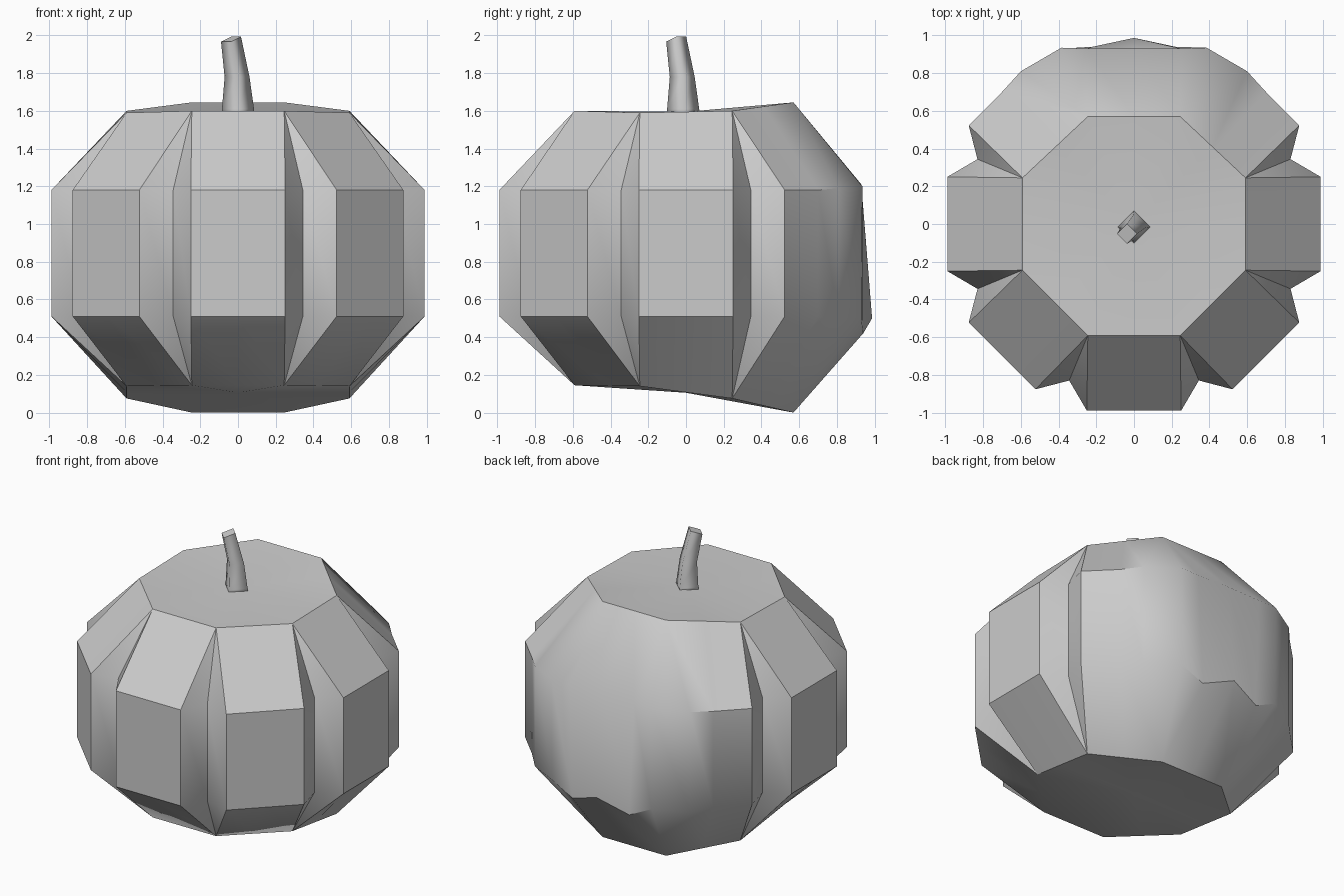
import bpy, bmesh, math

if "Cube" in bpy.data.objects:
    bpy.data.objects.remove(bpy.data.objects["Cube"])


def make_object(name, bm, angle):
    bmesh.ops.remove_doubles(bm, verts=bm.verts, dist=0.0005)
    bmesh.ops.recalc_face_normals(bm, faces=bm.faces)
    mesh = bpy.data.meshes.new(name)
    bm.to_mesh(mesh)
    bm.free()
    ob = bpy.data.objects.new(name, mesh)
    bpy.context.collection.objects.link(ob)
    bpy.ops.object.select_all(action='DESELECT')
    bpy.context.view_layer.objects.active = ob
    ob.select_set(True)
    bpy.ops.object.shade_smooth_by_angle(angle=math.radians(angle))
    return ob


def bridge(bm, rings):
    """Quads between consecutive closed rings; collapsed sides become triangles."""
    for a, b in zip(rings, rings[1:]):
        n = len(a)
        for i in range(n):
            j = (i + 1) % n
            quad = []
            for v in (a[i], a[j], b[j], b[i]):
                if v not in quad:
                    quad.append(v)
            if len(quad) > 2:
                bm.faces.new(quad)


def turn(p, a):
    c, s = math.cos(a), math.sin(a)
    return (p[0] * c - p[1] * s, p[0] * s + p[1] * c)


# Pumpkin body: eight lobes, octagonal shoulders, grooves between lobes
LOBE = [(0.99, -0.25), (0.99, 0.0), (0.99, 0.25), (0.83, 0.344)]
# the three back lobes are swollen together: (lobe, column) -> upper, lower
BACK = {
    (1, 2): ((0.60, 0.81, 1.19), (0.60, 0.81, 0.49)),
    (1, 3): ((0.385, 0.935, 1.20), (0.385, 0.93, 0.50)),
    (2, 0): ((0.25, 0.93, 1.205), (0.22, 0.94, 0.42)),
    (2, 1): ((0.0, 0.93, 1.21), (0.0, 0.987, 0.50)),
}
for (k, c), pts in list(BACK.items()):          # mirror to the other side
    col = {(1, 2): (3, 0), (1, 3): (2, 3), (2, 0): (2, 2)}.get((k, c))
    if col:
        BACK[col] = tuple((-x, y, z) for x, y, z in pts)

bm = bmesh.new()
top, upper, lower, bottom = [], [], [], []
corner = [turn((0.64, 0), math.radians(45 * k + 22.5)) for k in range(8)]


def shoulder_z(y):
    if y > 0.4:
        return 1.645, 0.0
    if y > 0:
        return 1.60, 0.075
    return (1.59, 0.14) if y > -0.4 else (1.60, 0.145)


top_c, bot_c = [], []
for x, y in corner:
    zt, zb = shoulder_z(y)
    k = 0.57 / y if y > 0.4 else 1
    top_c.append(bm.verts.new((x, y * k, zt)))
    bot_c.append(bm.verts.new((x, y * k, zb)))

for k in range(8):
    for c, p in enumerate(LOBE):
        x, y = turn(p, math.radians(45 * k))
        u, l = BACK.get((k, c), ((x, y, 1.18), (x, y, 0.51)))
        upper.append(bm.verts.new(u))
        lower.append(bm.verts.new(l))
        if c == 1:                              # mid column of each lobe
            for ring, cs in ((top, top_c), (bottom, bot_c)):
                ring.append(bm.verts.new((cs[k - 1].co + cs[k].co) / 2))
        else:
            i = k - 1 if c == 0 else k
            top.append(top_c[i])
            bottom.append(bot_c[i])
bridge(bm, [top, upper, lower, bottom])
for ring, z in ((top, 1.595), (bottom, 0.105)):
    hub = bm.verts.new((0, 0, z))
    for i, v in enumerate(ring):
        w = ring[(i + 1) % len(ring)]
        if v is not w:
            bm.faces.new((v, w, hub))
make_object("pumpkin_body", bm, 42)

# Stem: bent four-sided stalk with a slanted cut end
bm = bmesh.new()
rings = []
for cx, cy, z, r in ((0, -0.015, 1.57, 0.088), (0, -0.015, 1.61, 0.085),
                     (-0.005, -0.02, 1.78, 0.066), (-0.037, -0.052, 1.98, 0.053)):
    ring = []
    for i in range(4):
        dx, dy = turn((r, 0), math.radians(90 * i))
        tilt = 0.25 * (dx + dy) if z > 1.9 else 0
        ring.append(bm.verts.new((cx + dx, cy + dy, z + tilt)))
    rings.append(ring)
bridge(bm, rings)
cap = bm.faces.new(rings[-1])
bm.faces.new(rings[0])
for e in cap.edges:
    e.smooth = False
stem = make_object("stem", bm, 100)
